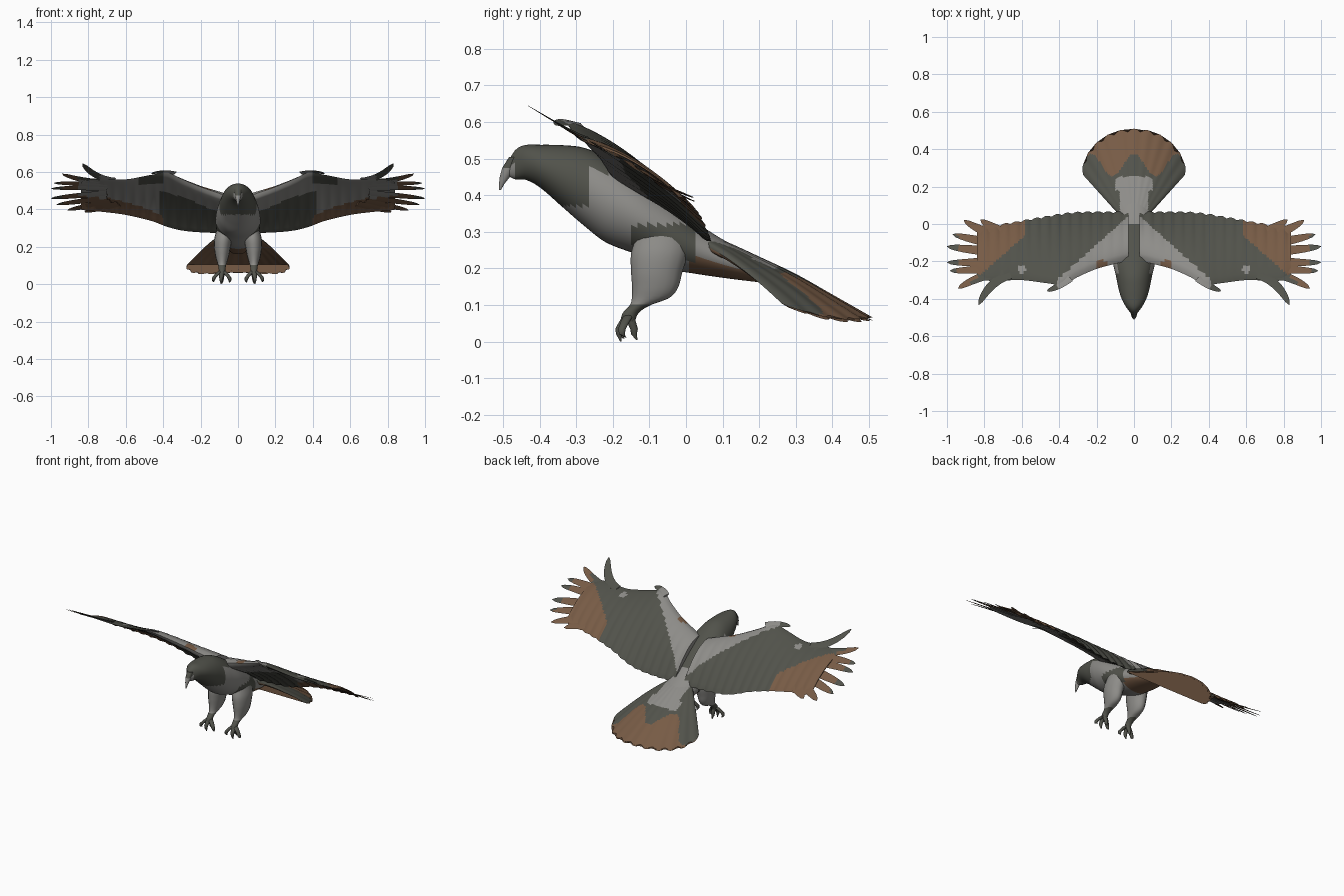
import bpy, bmesh, math
from mathutils import Vector as V

if "Cube" in bpy.data.objects:
    bpy.data.objects.remove(bpy.data.objects["Cube"])


def material(name, col):
    m = bpy.data.materials.new(name)
    m.diffuse_color = (*col, 1)
    m.use_nodes = True
    m.node_tree.nodes["Principled BSDF"].inputs["Base Color"].default_value = m.diffuse_color
    return m


DARK, PALE, BROWN = 0, 1, 2
MATS = [material("dark_plumage", (0.083, 0.085, 0.07)),
        material("pale_grey", (0.27, 0.265, 0.25)),
        material("brown", (0.185, 0.105, 0.06))]


def interp(table, t):
    """Smooth interpolation of rows (t, a, b, ...)."""
    n = len(table)
    i = max(k for k in range(n - 1) if table[k][0] <= t or k == 0)

    def slope(k, c):
        a, b = table[max(k - 1, 0)], table[min(k + 1, n - 1)]
        return (b[c] - a[c]) / (b[0] - a[0])
    p, q = table[i], table[i + 1]
    h = q[0] - p[0]
    s = min(max((t - p[0]) / h, 0), 1)
    return [(2*s**3 - 3*s*s + 1) * p[c] + (s**3 - 2*s*s + s) * h * slope(i, c)
            + (3*s*s - 2*s**3) * q[c] + (s**3 - s*s) * h * slope(i + 1, c)
            for c in range(1, len(p))]


def loft(bm, rings):
    """Skin a list of closed rings and cap both ends."""
    vs = [[bm.verts.new(p) for p in r] for r in rings]
    n = len(vs[0])
    for a, b in zip(vs, vs[1:]):
        for j in range(n):
            bm.faces.new((a[j], a[(j + 1) % n], b[(j + 1) % n], b[j]))
    bm.faces.new(vs[0])
    bm.faces.new(vs[-1])


def finish(bm, name, rule, mirror=False, angle=50):
    bmesh.ops.recalc_face_normals(bm, faces=bm.faces)
    me = bpy.data.meshes.new(name)
    for m in MATS:
        me.materials.append(m)
    bm.normal_update()
    for f in bm.faces:
        f.material_index = rule(f.calc_center_median(), f.normal)
    bm.to_mesh(me)
    bm.free()
    ob = bpy.data.objects.new(name, me)
    bpy.context.collection.objects.link(ob)
    bpy.ops.object.select_all(action='DESELECT')
    ob.select_set(True)
    bpy.context.view_layer.objects.active = ob
    bpy.ops.object.shade_smooth_by_angle(angle=math.radians(angle))
    if mirror:
        ob.modifiers.new("mirror", 'MIRROR')
    return ob


# Body and head: y, top z, bottom z, half width
BODY = [(-0.485, 0.495, 0.452, 0.012), (-0.465, 0.525, 0.443, 0.027),
        (-0.44, 0.537, 0.443, 0.045), (-0.40, 0.538, 0.422, 0.066),
        (-0.34, 0.537, 0.37, 0.084), (-0.28, 0.53, 0.318, 0.096),
        (-0.22, 0.505, 0.272, 0.11), (-0.14, 0.455, 0.24, 0.12),
        (-0.05, 0.39, 0.20, 0.115), (0.03, 0.325, 0.185, 0.102),
        (0.12, 0.268, 0.172, 0.085), (0.22, 0.218, 0.16, 0.05)]


def ellipse_y(y, top, bot, w, n=40):
    return [V((w * math.cos(k * math.tau / n), y,
               (top + bot) / 2 + (top - bot) / 2 * math.sin(k * math.tau / n))) for k in range(n)]


def body_rule(c, n):
    x = abs(c.x)
    if c.y < -0.47 and c.z < 0.485:
        return PALE
    if c.y < -0.265 and c.z > 0.372:
        return DARK
    if n.z > 0.3 and c.y < 0 and x < 0.085 + min(0, -0.1 - c.y) * 0.4:
        return DARK
    if -0.15 < c.y < 0.03 and 0.22 < c.z < 0.32 and x > 0.07:
        return DARK
    if c.y > 0.01 and n.z < -0.4:
        return BROWN
    return PALE


bm = bmesh.new()
N = 80
loft(bm, [ellipse_y(y, *interp(BODY, y)) for y in
          (-0.485 + 0.705 * i / N for i in range(N + 1))])
finish(bm, "body_and_head", body_rule)

# Hooked beak: z, y centre, half width, half depth
BEAK = [(0.415, -0.508, 0.002, 0.003), (0.43, -0.504, 0.006, 0.007), (0.45, -0.495, 0.011, 0.014),
        (0.475, -0.483, 0.016, 0.019), (0.505, -0.465, 0.02, 0.018)]


def ellipse_z(z, x, y, rx, ry, n=16):
    return [V((x + rx * math.cos(k * math.tau / n), y + ry * math.sin(k * math.tau / n), z))
            for k in range(n)]


bm = bmesh.new()
loft(bm, [ellipse_z(z, 0, y, a, b) for z, y, a, b in BEAK])
finish(bm, "beak", lambda c, n: PALE if c.z < 0.485 else DARK)

# Wing stations: x, leading y, leading z, trailing y, trailing z, half thickness
WING = [(0.0, -0.19, 0.45, 0.07, 0.285, 0.036), (0.1, -0.213, 0.485, 0.068, 0.275, 0.034),
        (0.2, -0.24, 0.52, 0.068, 0.277, 0.028), (0.3, -0.283, 0.562, 0.066, 0.287, 0.024),
        (0.38, -0.325, 0.597, 0.058, 0.307, 0.018), (0.46, -0.317, 0.585, 0.045, 0.337, 0.012),
        (0.6, -0.30, 0.56, 0.02, 0.37, 0.009), (0.72, -0.303, 0.562, 0.0, 0.386, 0.007),
        (0.80, -0.30, 0.562, -0.005, 0.392, 0.005), (0.84, -0.275, 0.545, -0.02, 0.398, 0.003)]


def wing_ring(x, m=24):
    yl, zl, yt, zt, th = interp(WING, x)
    yt -= 0.01 * (1 - abs(math.sin(x * math.pi / 0.055)))
    lead, trail = V((x, yl, zl)), V((x, yt, zt))
    d = (trail - lead).normalized()
    up = V((0, -d.z, d.y))
    ring = []
    for k in range(2 * m):
        side = 1 if k <= m else -1
        u = k / m if k <= m else 2 - k / m
        t = th * (2.4 * math.sqrt(u) * (1 - u) ** 1.3 + 0.12 * (0 < u < 1))
        ring.append(lead.lerp(trail, u) + up * (0.085 * u * (1 - u) + side * t))
    return ring


def feather(bm, base, mid, tip, w, n=14):
    a, b, c = V(base), V(mid), V(tip)
    up, rings = V((0, 0.5, 0.866)), []
    for i in range(n + 1):
        t = i / n
        p = a * (1 - t) ** 2 + b * 2 * t * (1 - t) + c * t * t
        d = ((b - a) * (1 - t) + (c - b) * t).normalized()
        s = d.cross(up).normalized()
        h = w * (math.sqrt(max(0, 1 - t ** 2.5)) + 0.05)
        q = s.cross(d) * 0.005 * (1.1 - t)
        rings.append([p - s * h, p + q, p + s * h, p - q])
    loft(bm, rings)


def wing_rule(c, n):
    x, y = c.x, c.y
    if x > 0.94 or (y < -0.29 and 0.74 < x < 0.86):
        return DARK
    outer = x > 0.58 + max(0, -0.06 - y) * 1.15
    if n.z > 0:
        if outer:
            return BROWN
        if 0.14 < x < 0.2 and -0.25 < y < -0.195:
            return BROWN
        if (x - 0.6) ** 2 + (y + 0.24) ** 2 < 0.0005:
            return PALE
        return PALE if x < 0.41 and y < -0.02 - (x - 0.1) * 0.9 else DARK
    yl, zl, yt, zt, th = interp(WING, min(x, 0.84))
    u = (y - yl) / (yt - yl)
    if x > 0.4 and u > 0.86 - (x - 0.4) * 0.7:
        return BROWN
    if x > 0.86:
        return BROWN
    if 0.4 < x < 0.53 and u < 0.2:
        return DARK
    return DARK if x < 0.42 and u > 0.32 + 0.5 * abs(x - 0.27) else PALE


bm = bmesh.new()
loft(bm, [wing_ring(0.03 + 0.81 * i / 110) for i in range(111)])
# Spread flight feathers, from the leading one to the trailing one
for base, mid, tip, w in [
        ((0.66, -0.27, 0.555), (0.77, -0.30, 0.565), (0.83, -0.432, 0.645), 0.026),
        ((0.70, -0.25, 0.545), (0.84, -0.28, 0.55), (0.94, -0.345, 0.59), 0.026),
        ((0.70, -0.225, 0.53), (0.86, -0.25, 0.54), (0.985, -0.25, 0.54), 0.025),
        ((0.70, -0.19, 0.51), (0.86, -0.21, 0.52), (1.0, -0.205, 0.51), 0.025),
        ((0.70, -0.15, 0.485), (0.86, -0.14, 0.475), (1.0, -0.12, 0.458), 0.028),
        ((0.70, -0.11, 0.46), (0.84, -0.09, 0.445), (0.97, -0.055, 0.425), 0.027),
        ((0.68, -0.08, 0.44), (0.80, -0.05, 0.42), (0.91, 0.02, 0.395), 0.028),
        ((0.64, -0.07, 0.43), (0.74, -0.03, 0.405), (0.82, 0.022, 0.385), 0.028),
        # Small feather at the wrist
        ((0.34, -0.29, 0.592), (0.40, -0.335, 0.607), (0.465, -0.358, 0.592), 0.02)]:
    feather(bm, base, mid, tip, w)
finish(bm, "wings", wing_rule, mirror=True)

# Tail fan: y, ridge z
RIDGE = [(-0.05, 0.31), (0.0, 0.295), (0.1, 0.262), (0.2, 0.221), (0.3, 0.178), (0.4, 0.126), (0.52, 0.063)]


def tail_ring(s, m=72):
    """Closed ring across the fan at radius fraction s."""
    ring = []
    for k in range(2 * m):
        side = 1 if k <= m else -1
        f = (k if k <= m else 2 * m - k) / m * 2 - 1
        a = f * math.radians(42)
        r = 0.55 - 0.13 * abs(f) ** 2.2
        r *= 1 - 0.035 * s ** 6 * (1 - abs(math.cos(f * math.pi * 5.5)))
        r = 0.09 + (r - 0.09) * s
        x, y = r * math.sin(a), r * math.cos(a) - 0.04
        th = (0.022 * (1 - s) + 0.004) * (1 - f * f) ** 0.3 if abs(f) < 1 else 0
        z = interp(RIDGE, y)[0] - 1.1 * x * x - 0.008 + side * th
        ring.append(V((x, y, z + 0.002 * math.cos(f * math.pi * 11) * s)))
    return ring


def tail_rule(c, n):
    x = abs(c.x)
    if n.z < 0:
        return BROWN
    if x < 0.075 + 0.025 * (c.y > 0.18) and c.y < 0.26 - 2 * x * x:
        return PALE
    return BROWN if c.y > 0.315 + 0.06 * math.cos(math.tau * x / 0.23) else DARK


bm = bmesh.new()
loft(bm, [tail_ring(i / 40) for i in range(41)])
finish(bm, "tail", tail_rule)

# Feathered legs: z, x, y, half width, half depth
LEG = [(0.29, 0.075, -0.065, 0.04, 0.07), (0.24, 0.08, -0.073, 0.047, 0.077),
       (0.19, 0.084, -0.08, 0.043, 0.07), (0.145, 0.085, -0.085, 0.035, 0.062),
       (0.118, 0.085, -0.098, 0.027, 0.05), (0.1, 0.085, -0.125, 0.021, 0.028),
       (0.08, 0.085, -0.15, 0.018, 0.022), (0.055, 0.085, -0.16, 0.017, 0.02)]
bm = bmesh.new()
loft(bm, [ellipse_z(z, *interp([r for r in reversed(LEG)], z)) for z in
          (0.29 - 0.235 * i / 30 for i in range(31))])
finish(bm, "legs", lambda c, n: PALE if c.z > 0.1 else DARK, mirror=True)

# Toes with claws
bm = bmesh.new()
for dx, y1, y2, z2 in [(-0.04, -0.178, -0.17, 0.008), (0.005, -0.183, -0.178, 0.0),
                       (0.045, -0.175, -0.165, 0.012), (0.0, -0.142, -0.134, 0.004)]:
    x = 0.085
    loft(bm, [ellipse_z(z, px, y, r, r, 10) for z, px, y, r in [
        (0.075, x, -0.155, 0.014), (0.055, x + dx * 0.55, (y1 - 0.157) / 2, 0.013),
        (0.035, x + dx * 0.95, y1, 0.011), (0.02, x + dx * 1.05, y1, 0.008),
        (z2, x + dx, y2, 0.002)]])
finish(bm, "toes", lambda c, n: DARK, mirror=True)
